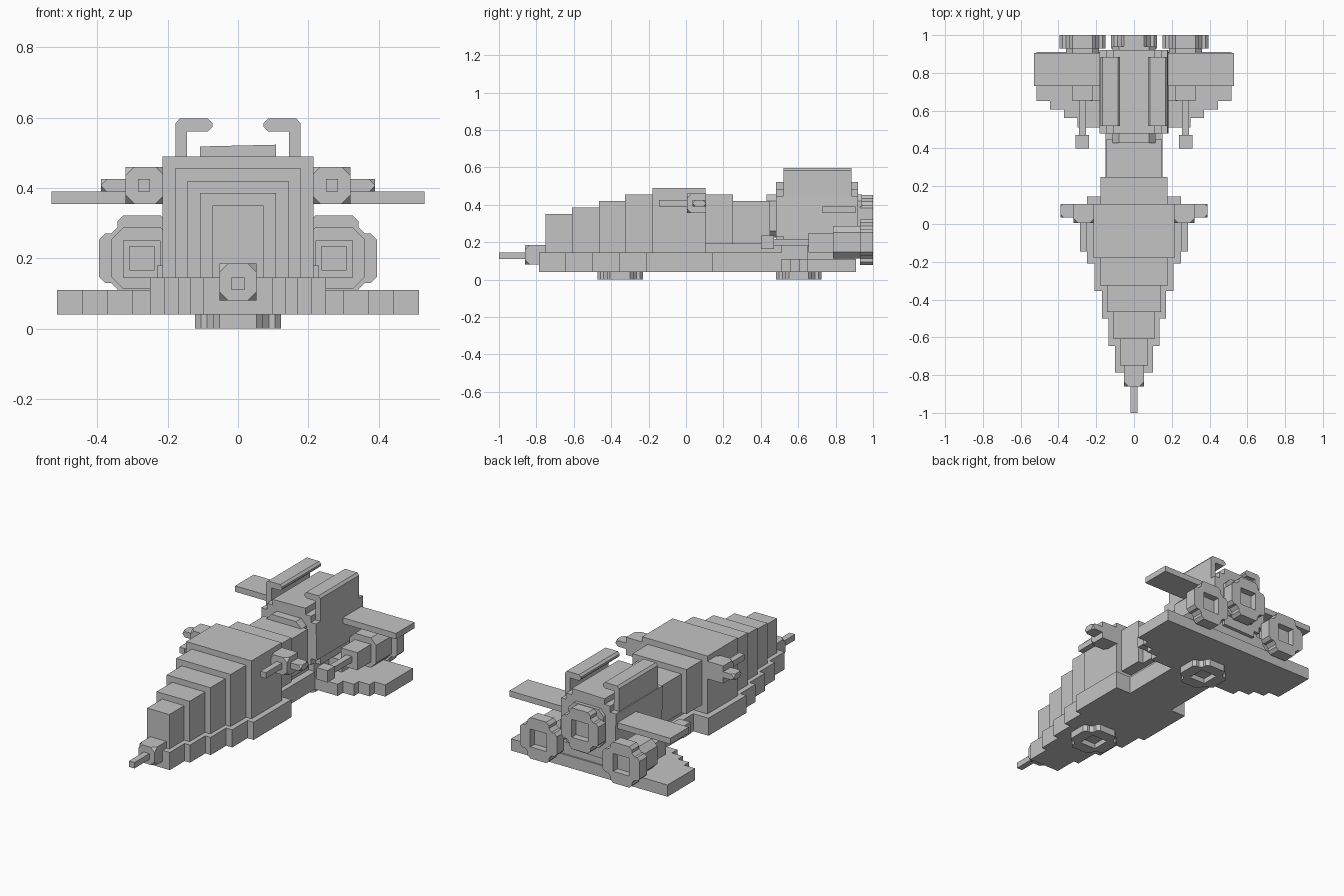
import bpy, bmesh
from math import pi
from mathutils import Matrix, Vector

old = bpy.data.objects.get("Cube")
if old:
    bpy.data.objects.remove(old, do_unlink=True)

GREY = (0.55, 0.55, 0.55, 1)
hull_grey = bpy.data.materials.new("hull_grey")
hull_grey.use_nodes = True
hull_grey.diffuse_color = GREY
hull_grey.node_tree.nodes["Principled BSDF"].inputs["Base Color"].default_value = GREY


def finish(name, bm):
    bmesh.ops.recalc_face_normals(bm, faces=bm.faces[:])
    mesh = bpy.data.meshes.new(name)
    bm.to_mesh(mesh)
    bm.free()
    mesh.materials.append(hull_grey)
    ob = bpy.data.objects.new(name, mesh)
    bpy.context.collection.objects.link(ob)
    return ob


def box(name, x, y, z, cut=0, pick=None):
    """Box from ranges; corners chosen by pick are clipped by cut."""
    bm = bmesh.new()
    bmesh.ops.create_cube(bm, size=1)
    mid = Vector((sum(x) / 2, sum(y) / 2, sum(z) / 2))
    for v in bm.verts:
        size = Vector((x[1] - x[0], y[1] - y[0], z[1] - z[0]))
        v.co = mid + v.co * size
    if cut:
        corners = [v for v in bm.verts if pick(v.co - mid)]
        bmesh.ops.bevel(bm, geom=corners, offset=cut, segments=1, affect='VERTICES')
    return finish(name, bm)


def slab(name, half, y, z):
    return box(name, (-half, half), y, z)


def prism(name, outline, y):
    """Extrude an x-z outline along y."""
    bm = bmesh.new()
    face = bm.faces.new([bm.verts.new((px, y[0], pz)) for px, pz in outline])
    out = bmesh.ops.extrude_face_region(bm, geom=[face])["geom"]
    moved = [g for g in out if isinstance(g, bmesh.types.BMVert)]
    bmesh.ops.translate(bm, verts=moved, vec=(0, y[1] - y[0], 0))
    return finish(name, bm)


def four_way(points):
    """Repeat a quarter outline around the centre."""
    loop = []
    for _ in range(4):
        loop += points
        points = [(-b, a) for a, b in points]
    return loop


TOOTHED = four_way([(.122, .053), (.105, .07), (.088, .07),
                    (.07, .088), (.07, .105), (.053, .122)])
SQUARE = four_way([(.053, .053)])


def ring(name, height, depth, matrix):
    """Toothed ring with a square recess that opens upward."""
    bm = bmesh.new()
    edges = []
    for loop in (TOOTHED, SQUARE):
        vs = [bm.verts.new((a, b, 0)) for a, b in loop]
        edges += [bm.edges.new((vs[i - 1], vs[i])) for i in range(len(vs))]
    bmesh.ops.triangle_fill(bm, use_beauty=True, use_dissolve=False, edges=edges)
    out = bmesh.ops.extrude_face_region(bm, geom=bm.faces[:])["geom"]
    moved = [g for g in out if isinstance(g, bmesh.types.BMVert)]
    bmesh.ops.translate(bm, verts=moved, vec=(0, 0, height))
    floor = height - depth
    if floor > 0:
        bmesh.ops.create_cube(bm, size=1, matrix=Matrix.Translation((0, 0, floor / 2))
                              @ Matrix.Diagonal((.106, .106, floor, 1)))
    bmesh.ops.transform(bm, matrix=matrix, verts=bm.verts[:])
    return finish(name, bm)


# Stepped keel plate
ends = [-.785, -.645, -.5, -.355, -.21, .145, .51]
for i, half in enumerate([.1, .135, .17, .21, .25, .15]):
    slab(f"keel_{i}", half, (ends[i], ends[i + 1]), (.04, .145))

# Stepped forward hull
ends = [-.75, -.61, -.465, -.325, -.18, .105]
for i in range(5):
    slab(f"forward_hull_{i}", .073 + .0355 * i, (ends[i], ends[i + 1]),
         (.14, .35 + .035 * i))

# Narrow middle hull
slab("middle_hull_front", .178, (.10, .25), (.19, .455))
slab("middle_hull_rear", .145, (.25, .45), (.19, .42))
slab("middle_support", .108, (.10, .6), (.14, .195))

# Stepped lower wing
starts = [.51, .56, .605, .65, .91]
for i in range(4):
    slab(f"lower_wing_{i}", .3 + .0717 * i, (starts[i], starts[i + 1]), (.04, .11))

# Rear drum with stepped edge
drum = four_way([(.178, .108), (.145, .108), (.145, .145), (.108, .145), (.108, .183)])
prism("rear_drum", [(a, b + .34) for a, b in drum], (.48, .92))
collar = four_way([(.115, .08), (.08, .115)])
prism("rear_drum_collar", [(a, b + .34) for a, b in collar], (.43, .94))
slab("rear_drum_pedestal", .145, (.51, .9), (.10, .24))

# Nose gun
box("nose_gun_block", (-.053, .053), (-.86, -.74), (.08, .185), .025, lambda c: c.y < 0)
slab("nose_gun_barrel", .018, (-1, -.85), (.11, .145))

# Central engine and landing pads
BACK = Matrix.Rotation(-pi / 2, 4, 'X')
DOWN = Matrix.Rotation(pi, 4, 'X')
ring("engine_ring_centre", .07, .04, Matrix.Translation((0, .93, .33)) @ BACK)
for name, y in (("front", -.352), ("rear", .603)):
    ring(f"landing_pad_{name}", .042, .03, Matrix.Translation((0, y, .042)) @ DOWN)

# Parts found on both sides
for side, s in (("left", 1), ("right", -1)):
    def sided(name, x, y, z, cut=0, pick=None):
        return box(f"{side}_{name}", sorted((s * x[0], s * x[1])), y, z, cut, pick)

    # Upper wing and tail fin with folded top
    sided("upper_wing", (.14, .53), (.73, .905), (.355, .39))
    fin = [(.145, .19), (.178, .19), (.178, .583), (.166, .597), (.085, .597),
           (.073, .585), (.073, .573), (.085, .561), (.145, .561)]
    prism(f"{side}_tail_fin", [(s * a, b) for a, b in fin], (.52, .885))

    # Side gun
    sided("side_gun_block", (.21, .32), (.005, .107), (.355, .46), .025,
          lambda c: c.y < 0)
    sided("side_gun_barrel", (.25, .285), (-.145, .02), (.39, .425))
    sided("side_gun_point", (.31, .39), (.035, .107), (.39, .425), .017,
          lambda c: c.x * s > 0)

    # Engine nacelle with forward gun
    sided("nacelle_front", (.22, .327), (.655, .93), (.145, .25))
    big = four_way([(.088, .053), (.053, .088)])
    prism(f"{side}_nacelle_rear", [(s * .273 + a, .2 + b) for a, b in big], (.785, .935))
    sided("nacelle_strut", (.14, .23), (.65, .9), (.105, .18))
    sided("nacelle_barrel", (.255, .291), (.46, .67), (.182, .218))
    sided("nacelle_muzzle", (.237, .309), (.4, .47), (.165, .235))
    ring(f"{side}_engine_ring", .07, .04, Matrix.Translation((s * .273, .93, .2)) @ BACK)
